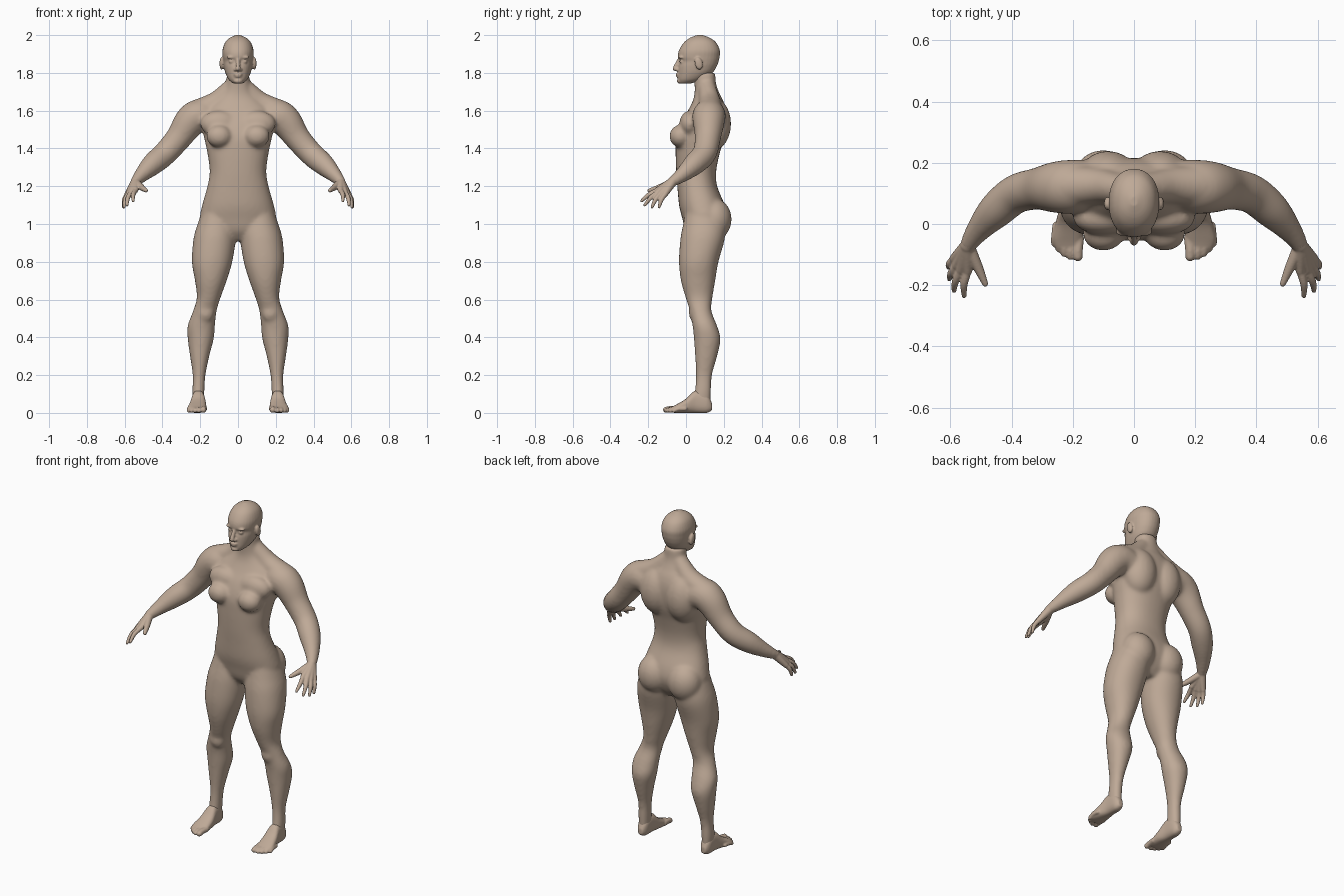
import bpy
import bmesh
import math
from mathutils import Vector, Matrix

default = bpy.data.objects.get("Cube")
if default:
    bpy.data.objects.remove(default, do_unlink=True)

SIDES = 32
skin = bpy.data.materials.new("tan_skin")
skin.use_nodes = True
TAN = (0.52, 0.40, 0.31, 1)
skin.diffuse_color = TAN
skin.node_tree.nodes["Principled BSDF"].inputs["Base Color"].default_value = TAN
skin.node_tree.nodes["Principled BSDF"].inputs["Roughness"].default_value = 0.7


def spline(rows, steps=5):
    """Catmull-Rom interpolation of rows of numbers."""
    rows = [Vector(r) for r in rows]
    out = []
    for i in range(len(rows) - 1):
        a, b = rows[max(i - 1, 0)], rows[i]
        c, d = rows[i + 1], rows[min(i + 2, len(rows) - 1)]
        for k in range(steps):
            t = k / steps
            out.append(b + (c - a) * (t / 2)
                       + (2 * a - 5 * b + 4 * c - d) * (t * t / 2)
                       + (3 * b - a - 3 * c + d) * (t ** 3 / 2))
    return out + [rows[-1]]


def skin_rings(bm, rings):
    """Join rings of points into a closed skin."""
    loops = [[bm.verts.new(p) for p in ring] for ring in rings]
    for low, high in zip(loops, loops[1:]):
        for i in range(SIDES):
            j = (i + 1) % SIDES
            bm.faces.new((low[i], low[j], high[j], high[i]))
    bm.faces.new(loops[0][::-1])
    bm.faces.new(loops[-1])


def circle():
    return [(math.cos(i * math.tau / SIDES), math.sin(i * math.tau / SIDES))
            for i in range(SIDES)]


def loft(bm, rows, place, power=1.0):
    """Rows hold a position along the axis, then the bounds across it."""
    rings = []
    for pos, u0, u1, v0, v1 in (tuple_of(r) for r in spline_rows(rows)):
        ring = []
        for c, s in circle():
            u = (u0 + u1) / 2 + (u1 - u0) / 2 * math.copysign(abs(c) ** power, c)
            v = (v0 + v1) / 2 + (v1 - v0) / 2 * math.copysign(abs(s) ** power, s)
            ring.append(place(pos, u, v))
        rings.append(ring)
    skin_rings(bm, rings)


def spline_rows(rows):
    return spline(rows)


def tuple_of(row):
    return tuple(row)


def upright(pos, u, v):
    return Vector((u, v, pos))


def lengthwise(pos, u, v):
    return Vector((u, pos, v))


def central(rows):
    """Turn half widths into left and right bounds."""
    return [(z, -w, w, front, back) for z, w, front, back in rows]


def ball(bm, center, radii, tilt=0):
    matrix = (Matrix.Translation(center) @ Matrix.Rotation(tilt, 4, 'X')
              @ Matrix.Diagonal((*radii, 1)))
    bmesh.ops.create_uvsphere(bm, u_segments=24, v_segments=16, radius=1, matrix=matrix)


def tube(bm, rows):
    """Round limb through rows of x, y, z and radius."""
    path = spline(rows)
    rings = []
    for i, p in enumerate(path):
        ahead, behind = path[min(i + 1, len(path) - 1)], path[max(i - 1, 0)]
        turn = (ahead.xyz - behind.xyz).to_track_quat('Z', 'Y')
        rings.append([p.xyz + turn @ Vector((c * p.w, s * p.w, 0)) for c, s in circle()])
    skin_rings(bm, rings)
    for end in (path[0], path[-1]):
        ball(bm, end.xyz, (end.w,) * 3)


def finish(name, bm, voxel, smoothing):
    """Mirror the parts, fuse them into one skin and soften it."""
    bmesh.ops.recalc_face_normals(bm, faces=bm.faces)
    mesh = bpy.data.meshes.new(name)
    bm.to_mesh(mesh)
    bm.free()
    obj = bpy.data.objects.new(name, mesh)
    bpy.context.collection.objects.link(obj)
    mirror = obj.modifiers.new("mirror", 'MIRROR')
    mirror.use_mirror_merge = False
    fuse = obj.modifiers.new("fuse", 'REMESH')
    fuse.mode = 'VOXEL'
    fuse.voxel_size = voxel
    fuse.use_smooth_shade = True
    soften = obj.modifiers.new("soften", 'SMOOTH')
    soften.factor = 0.5
    soften.iterations = smoothing
    bpy.context.view_layer.update()
    graph = bpy.context.evaluated_depsgraph_get()
    fused = bpy.data.meshes.new_from_object(obj.evaluated_get(graph))
    obj.modifiers.clear()
    obj.data = fused
    fused.materials.clear()
    fused.materials.append(skin)
    fused.polygons.foreach_set("use_smooth", [True] * len(fused.polygons))


# Body: torso and neck
body = bmesh.new()
loft(body, central([
    (0.91, 0.08, 0.04, 0.15), (0.96, 0.16, 0.0, 0.19), (1.03, 0.2, -0.02, 0.215),
    (1.1, 0.19, -0.037, 0.205), (1.2, 0.162, -0.046, 0.165), (1.28, 0.15, -0.052, 0.16),
    (1.38, 0.163, -0.055, 0.18), (1.46, 0.18, -0.052, 0.205), (1.54, 0.19, -0.025, 0.215),
    (1.6, 0.18, 0.01, 0.212), (1.65, 0.13, 0.035, 0.198), (1.69, 0.085, 0.045, 0.178),
    (1.74, 0.064, 0.045, 0.16), (1.8, 0.06, 0.04, 0.155)]), upright, 0.9)
# Chest, back, buttock and shoulder masses
ball(body, (0.1, -0.03, 1.465), (0.068, 0.058, 0.06))
ball(body, (0.1, 0.02, 1.53), (0.1, 0.055, 0.07))
ball(body, (0.085, 0.145, 1.53), (0.1, 0.094, 0.14))
ball(body, (0.1, 0.15, 1.025), (0.098, 0.092, 0.11))
tube(body, [(0.03, 0.11, 1.73, 0.045), (0.11, 0.125, 1.648, 0.057),
            (0.2, 0.125, 1.595, 0.07)])
# Arms
tube(body, [(0.14, 0.13, 1.56, 0.08), (0.205, 0.122, 1.572, 0.088),
            (0.255, 0.12, 1.54, 0.084), (0.315, 0.115, 1.455, 0.069),
            (0.385, 0.098, 1.375, 0.064), (0.45, 0.045, 1.318, 0.059),
            (0.505, -0.015, 1.265, 0.042), (0.54, -0.065, 1.228, 0.029)])
# Legs
loft(body, [
    (1.08, 0.03, 0.185, 0.0, 0.18), (1.0, 0.015, 0.214, -0.015, 0.205),
    (0.92, 0.012, 0.236, -0.03, 0.205), (0.8, 0.03, 0.244, -0.037, 0.172),
    (0.7, 0.06, 0.228, -0.027, 0.155), (0.61, 0.092, 0.218, -0.002, 0.14),
    (0.54, 0.113, 0.238, 0.02, 0.135), (0.46, 0.122, 0.267, 0.035, 0.165),
    (0.39, 0.129, 0.266, 0.042, 0.183), (0.3, 0.152, 0.254, 0.048, 0.165),
    (0.2, 0.172, 0.24, 0.053, 0.138), (0.11, 0.178, 0.242, 0.045, 0.133),
    (0.04, 0.18, 0.238, 0.03, 0.13)], upright, 0.95)
ball(body, (0.172, 0.045, 0.53), (0.045, 0.03, 0.05))
finish("body", body, 0.009, 12)

# Head: skull and jaw
head = bmesh.new()
loft(head, central([
    (1.745, 0.028, -0.035, 0.03), (1.765, 0.05, -0.043, 0.09), (1.8, 0.067, -0.043, 0.14),
    (1.835, 0.075, -0.041, 0.163), (1.862, 0.078, -0.034, 0.173),
    (1.885, 0.081, -0.043, 0.178), (1.92, 0.082, -0.037, 0.179),
    (1.96, 0.069, -0.012, 0.16), (1.985, 0.045, 0.02, 0.128),
    (2.0, 0.012, 0.058, 0.09)]), upright, 0.92)
# Nose, eyes, brows, lips, chin and ears
tube(head, [(0, -0.033, 1.875, 0.01), (0, -0.046, 1.85, 0.011), (0, -0.058, 1.822, 0.013)])
ball(head, (0.012, -0.045, 1.817), (0.01, 0.012, 0.009))
ball(head, (0.033, -0.021, 1.86), (0.016, 0.014, 0.011))
ball(head, (0.034, -0.026, 1.882), (0.027, 0.014, 0.008))
ball(head, (0, -0.042, 1.793), (0.024, 0.013, 0.006))
ball(head, (0, -0.041, 1.782), (0.02, 0.013, 0.006))
ball(head, (0, -0.032, 1.757), (0.024, 0.017, 0.014))
ball(head, (0.087, 0.067, 1.85), (0.011, 0.021, 0.034), 0.25)
finish("head", head, 0.005, 3)

# Hands: wrist, palm bones and fingers running out of each knuckle
hands = bmesh.new()
wrist = Vector((0.542, -0.07, 1.225))
fingers = [((0.543, -0.153, 1.178), (0.555, -0.235, 1.122)),
           ((0.566, -0.15, 1.168), (0.588, -0.218, 1.1)),
           ((0.58, -0.135, 1.16), (0.603, -0.18, 1.09)),
           ((0.588, -0.113, 1.155), (0.606, -0.142, 1.09))]
for knuckle, tip in fingers:
    knuckle, tip = Vector(knuckle), Vector(tip)
    bend = (knuckle + tip) / 2 + Vector((0.006, -0.003, 0.005))
    tube(hands, [(*wrist, 0.024), (*(wrist + knuckle) / 2, 0.02), (*knuckle, 0.015)])
    tube(hands, [(*knuckle, 0.013), (*bend, 0.012), (*tip, 0.008)])
tube(hands, [(0.535, -0.085, 1.215, 0.02), (0.508, -0.145, 1.192, 0.016),
             (0.486, -0.195, 1.177, 0.01)])
tube(hands, [(0.52, -0.035, 1.25, 0.034), (*wrist, 0.026)])
finish("hands", hands, 0.004, 3)

# Feet: sole and instep, then the toes
feet = bmesh.new()
loft(feet, [(0.138, 0.195, 0.225, 0.015, 0.05), (0.11, 0.18, 0.24, 0.0, 0.1),
            (0.05, 0.175, 0.245, 0.0, 0.118), (0.0, 0.168, 0.257, 0.0, 0.075),
            (-0.05, 0.168, 0.267, 0.0, 0.045), (-0.08, 0.174, 0.256, 0.002, 0.03)],
     lengthwise, 0.8)
for x, front, radius in ((0.183, -0.106, 0.016), (0.208, -0.106, 0.012),
                         (0.228, -0.096, 0.012), (0.246, -0.082, 0.011),
                         (0.26, -0.064, 0.011)):
    tube(feet, [(x - 0.004, front + 0.06, 0.022, radius),
                (x, front + 0.02, 0.02, radius), (x, front, radius, radius)])
finish("feet", feet, 0.005, 3)
